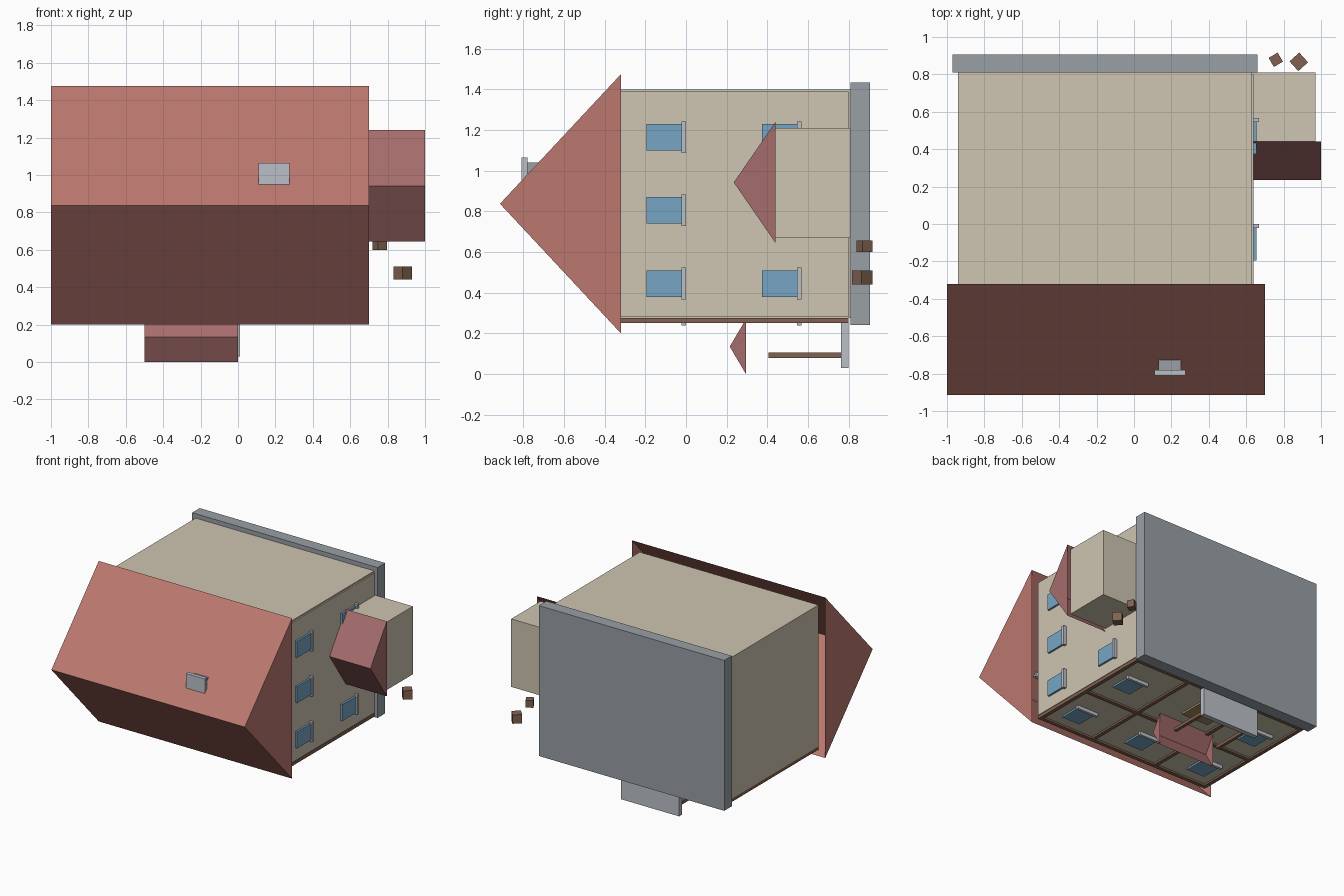
import bpy, bmesh, math

if "Cube" in bpy.data.objects:
    bpy.data.objects.remove(bpy.data.objects["Cube"])


def material(name, r, g, b):
    m = bpy.data.materials.new(name)
    m.diffuse_color = (r, g, b, 1)
    m.use_nodes = True
    m.node_tree.nodes["Principled BSDF"].inputs["Base Color"].default_value = m.diffuse_color
    return m


WALL = material("plaster", 0.62, 0.56, 0.44)
ROOF = material("roof_tile", 0.50, 0.19, 0.16)
SMALL_ROOF = material("small_roof_tile", 0.38, 0.15, 0.15)
STONE = material("stone", 0.32, 0.35, 0.38)
PALE = material("pale_stone", 0.50, 0.53, 0.57)
GLASS = material("glass", 0.18, 0.38, 0.55)
WOOD = material("timber", 0.22, 0.12, 0.08)
DOOR = material("door_wood", 0.38, 0.25, 0.12)


def finish(name, bm, mat):
    me = bpy.data.meshes.new(name)
    bm.to_mesh(me)
    bm.free()
    me.materials.append(mat)
    ob = bpy.data.objects.new(name, me)
    bpy.context.collection.objects.link(ob)
    return ob


def box(name, xs, ys, zs, mat, turn=0):
    """Box from its three ranges, optionally turned about z."""
    bm = bmesh.new()
    bmesh.ops.create_cube(bm, size=1)
    spans = (xs, ys, zs)
    bmesh.ops.scale(bm, vec=[b - a for a, b in spans], verts=bm.verts)
    ob = finish(name, bm, mat)
    ob.location = [(a + b) / 2 for a, b in spans]
    ob.rotation_euler.z = math.radians(turn)
    return ob


def gable_roof(name, xs, base_y, ridge_y, zs, mat):
    """Two slopes and two gables, open towards the walls."""
    bm = bmesh.new()
    profile = [(base_y, zs[0]), (ridge_y, sum(zs) / 2), (base_y, zs[1])]
    a, b = [[bm.verts.new((x, y, z)) for y, z in profile] for x in xs]
    bm.faces.new(a[::-1])
    bm.faces.new(b)
    for i in range(2):
        bm.faces.new((a[i], a[i + 1], b[i + 1], b[i]))
    bmesh.ops.recalc_face_normals(bm, faces=bm.faces)
    # Orient outwards: the first gable must face -x
    bm.faces.ensure_lookup_table()
    bm.normal_update()
    if bm.faces[0].normal.x > 0:
        bmesh.ops.reverse_faces(bm, faces=bm.faces)
    return finish(name, bm, mat)


# House lies on its front wall: roof towards -y, foundation towards +y
box("house_body", (-0.94, 0.63), (-0.32, 0.81), (0.275, 1.40), WALL)
box("side_wall_panel", (0.62, 0.64), (-0.32, 0.80), (0.28, 1.39), WALL)
box("front_wall_panel", (-0.93, 0.63), (-0.31, 0.80), (0.265, 0.285), WALL)
box("foundation", (-0.97, 0.66), (0.81, 0.905), (0.24, 1.435), STONE)
gable_roof("main_roof", (-1.0, 0.70), -0.32, -0.915, (0.20, 1.475), ROOF)

# Chimney
box("chimney_stack", (0.13, 0.25), (-0.78, -0.60), (0.97, 1.04), STONE)
box("chimney_cap", (0.11, 0.275), (-0.81, -0.78), (0.95, 1.065), PALE)

# Side annex
box("annex_body", (0.63, 0.97), (0.44, 0.81), (0.67, 1.21), WALL)
gable_roof("annex_roof", (0.64, 1.0), 0.44, 0.235, (0.645, 1.24), SMALL_ROOF)

# Side windows: pane and sill
for y in (-0.108, 0.46):
    for z in (0.445, 0.805, 1.165):
        if y > 0 and z == 0.805:
            continue  # covered by the annex
        box("side_window", (0.63, 0.655), (y - 0.086, y + 0.086), (z - 0.065, z + 0.065), GLASS)
        box("side_sill", (0.63, 0.668), (y + 0.086, y + 0.108), (z - 0.078, z + 0.078), PALE)

# Front windows: pane and sill
for y in (-0.108, 0.46):
    for x in (-0.745, -0.155, 0.435):
        if y > 0 and x == -0.155:
            continue  # place of the door
        box("front_window", (x - 0.08, x + 0.08), (y - 0.086, y + 0.086), (0.252, 0.28), GLASS)
        box("front_sill", (x - 0.095, x + 0.095), (y + 0.086, y + 0.108), (0.238, 0.28), PALE)

# Timber framing on the front
for y in (-0.305, 0.20, 0.785):
    box("cross_beam", (-0.94, 0.64), (y - 0.015, y + 0.015), (0.25, 0.276), WOOD)
for x in (-0.925, -0.45, 0.14, 0.625):
    box("upright_beam", (x - 0.015, x + 0.015), (-0.32, 0.80), (0.25, 0.276), WOOD)

# Porch: door, step, posts and canopy
box("door", (-0.36, -0.12), (0.40, 0.765), (0.25, 0.28), DOOR)
box("porch_step", (-0.50, 0.01), (0.762, 0.80), (0.03, 0.26), PALE)
for x in (-0.45, -0.05):
    box("porch_post", (x - 0.0125, x + 0.0125), (0.405, 0.765), (0.08, 0.105), WOOD)
gable_roof("porch_roof", (-0.50, 0.0), 0.295, 0.215, (0.0, 0.27), SMALL_ROOF)

# Crates beside the house
box("small_crate", (0.73, 0.786), (0.85, 0.906), (0.60, 0.658), WOOD, 30)
box("large_crate", (0.846, 0.916), (0.832, 0.902), (0.44, 0.51), WOOD, 42)
